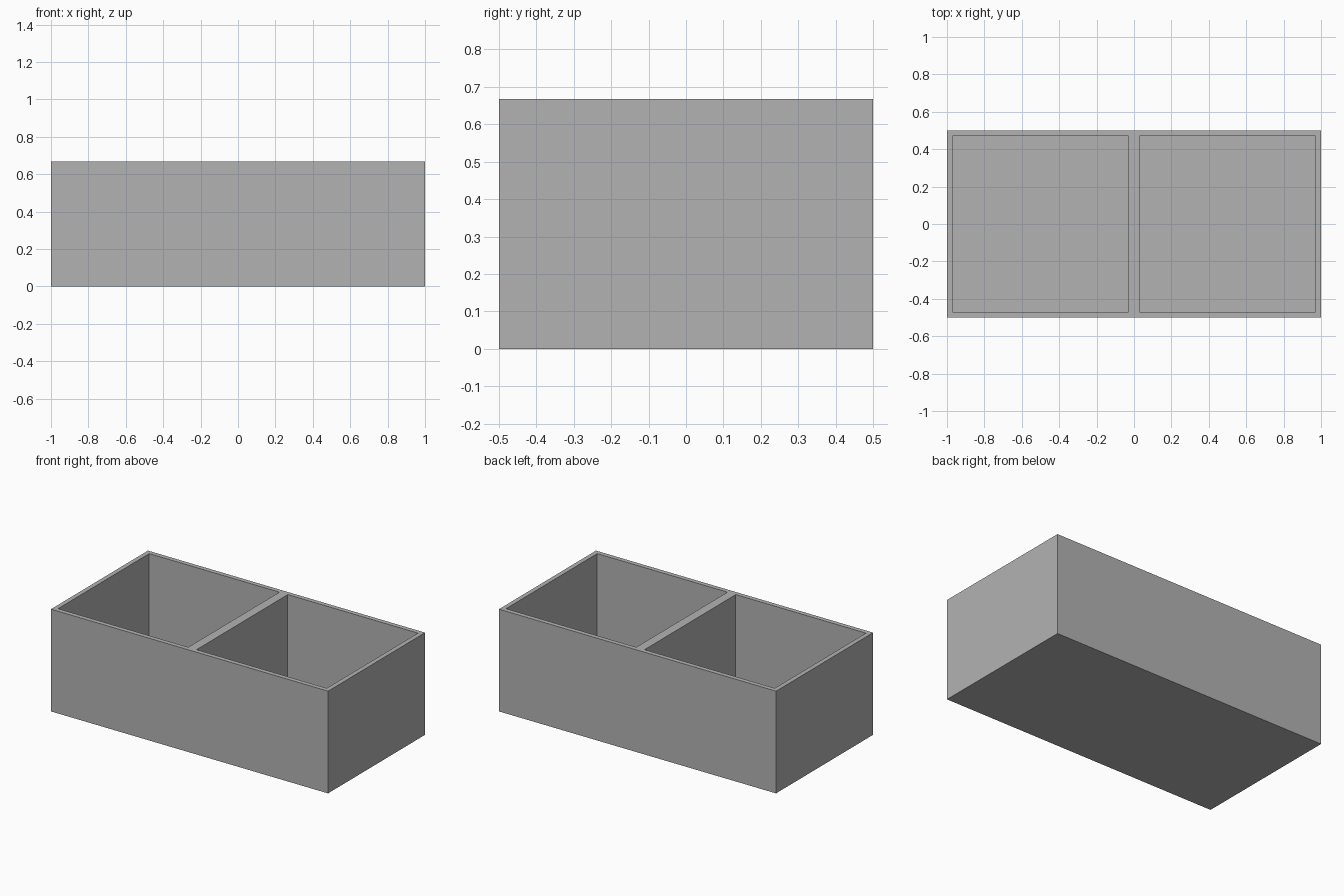
import bpy
import bmesh
from mathutils import Matrix

WIDTH, DEPTH, HEIGHT = 2.0, 1.0, 0.667
WALL, FLOOR = 0.03, 0.03

default_cube = bpy.data.objects.get("Cube")
if default_cube:
    bpy.data.objects.remove(default_cube, do_unlink=True)

# Plain grey material
grey = bpy.data.materials.new("matte grey")
grey.use_nodes = True
colour = (0.45, 0.45, 0.45, 1)
grey.diffuse_color = colour
grey.node_tree.nodes["Principled BSDF"].inputs["Base Color"].default_value = colour

# Solid block standing on the ground
bm = bmesh.new()
bmesh.ops.create_cube(bm, size=1, matrix=Matrix.Translation((0, 0, HEIGHT / 2))
                      @ Matrix.Diagonal((WIDTH, DEPTH, HEIGHT, 1)))

# Split into two halves, one per compartment
bmesh.ops.bisect_plane(bm, geom=bm.verts[:] + bm.edges[:] + bm.faces[:],
                       plane_co=(0, 0, 0), plane_no=(1, 0, 0))
bm.normal_update()

# Inset each half of the top to leave the rim and the divider
pockets = [f for f in bm.faces if f.normal.z > 0.9]
bmesh.ops.inset_individual(bm, faces=pockets, thickness=WALL, use_even_offset=True)

# Sink the compartments down to the floor
sunk = bmesh.ops.extrude_discrete_faces(bm, faces=pockets)["faces"]
bmesh.ops.translate(bm, verts=list({v for f in sunk for v in f.verts}),
                    vec=(0, 0, FLOOR - HEIGHT))
bmesh.ops.recalc_face_normals(bm, faces=bm.faces[:])

mesh = bpy.data.meshes.new("divided_box")
bm.to_mesh(mesh)
bm.free()
mesh.materials.append(grey)
bpy.context.collection.objects.link(bpy.data.objects.new("divided_box", mesh))
